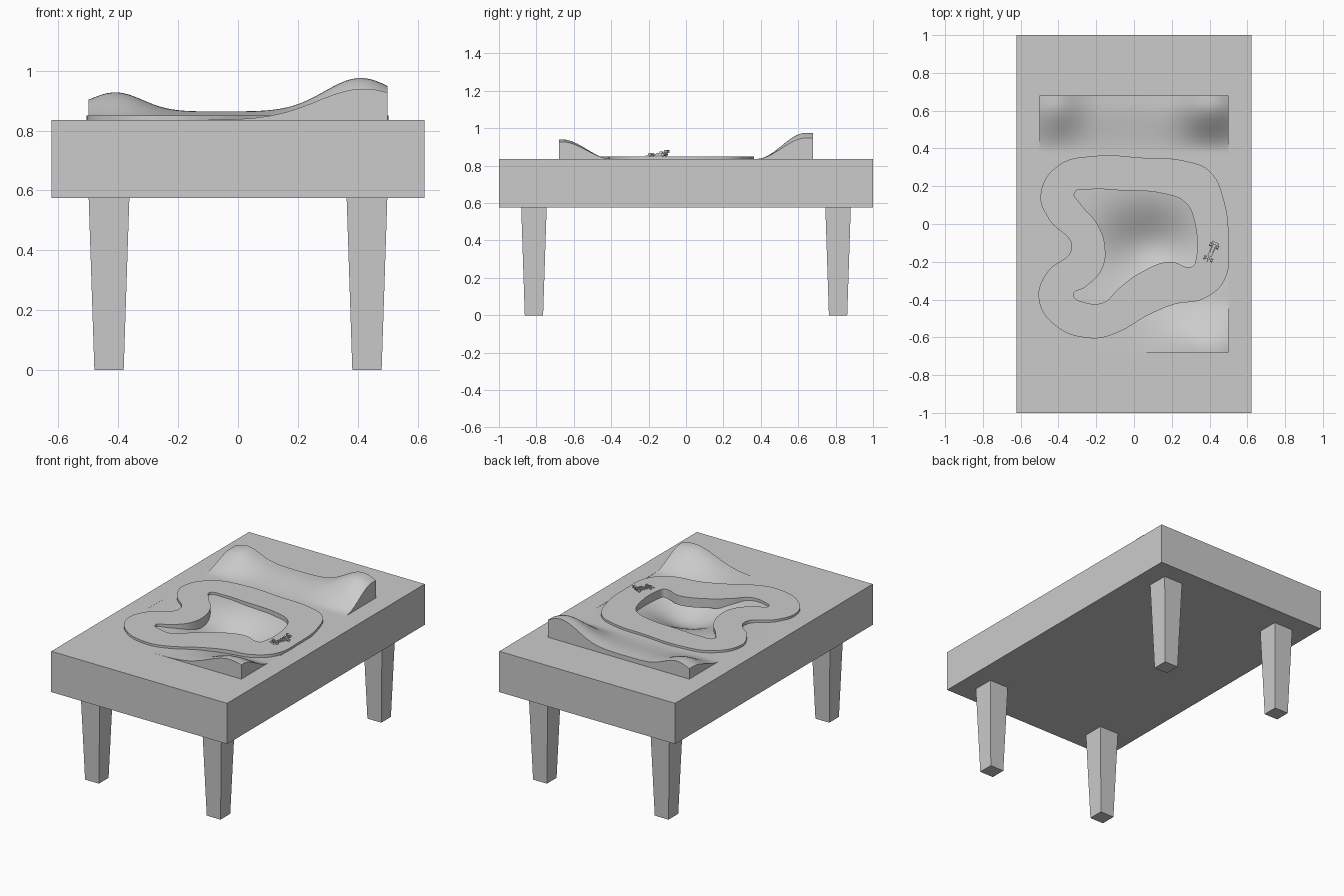
import bpy, bmesh, math
from mathutils import Matrix, Vector

cube = bpy.data.objects.get("Cube")
if cube:
    bpy.data.objects.remove(cube)

grey = bpy.data.materials.new("plain_grey")
grey.use_nodes = True
grey.diffuse_color = (0.6, 0.6, 0.6, 1)
grey.node_tree.nodes["Principled BSDF"].inputs["Base Color"].default_value = (0.6, 0.6, 0.6, 1)

TOP = 0.836            # table surface
HX, HY = 0.5, 0.68     # landscape half sizes


def finish(bm, name, smooth=False):
    bmesh.ops.recalc_face_normals(bm, faces=bm.faces)
    mesh = bpy.data.meshes.new(name)
    bm.to_mesh(mesh)
    bm.free()
    mesh.materials.append(grey)
    obj = bpy.data.objects.new(name, mesh)
    bpy.context.collection.objects.link(obj)
    if smooth:
        bpy.ops.object.select_all(action='DESELECT')
        obj.select_set(True)
        bpy.context.view_layer.objects.active = obj
        bpy.ops.object.shade_smooth_by_angle(angle=math.radians(40))
    return obj


def loft(name, rings, centre=(0, 0)):
    """Skin a stack of rectangles given as (half x, half y, z)."""
    bm = bmesh.new()
    loops = [[bm.verts.new((centre[0] + sx * hx, centre[1] + sy * hy, z))
              for sx, sy in ((-1, -1), (1, -1), (1, 1), (-1, 1))]
             for hx, hy, z in rings]
    for a, b in zip(loops, loops[1:]):
        for i in range(4):
            j = (i + 1) % 4
            bm.faces.new((a[i], a[j], b[j], b[i]))
    bm.faces.new(loops[0][::-1])
    bm.faces.new(loops[-1])
    return finish(bm, name)


# Table box with a recess that holds the landscape
loft("table_top", [(0.623, 1, 0.575), (0.623, 1, TOP), (HX, HY, TOP), (HX, HY, 0.65)])

# Tapered legs
for sx, side in ((-1, "right"), (1, "left")):
    for sy, end in ((-1, "front"), (1, "back")):
        loft(f"{end}_{side}_leg", [(0.049, 0.049, 0), (0.068, 0.068, 0.576)],
             (sx * 0.431, sy * 0.813))


# Landscape: back ridge with two hills, front hill and a central hollow
def bump(v, centre, width):
    return math.exp(-((v - centre) / width) ** 2)


def ramp(v, start, end):
    t = min(max((v - start) / (end - start), 0), 1)
    return t * t * (3 - 2 * t)


def height(x, y):
    ridge = 0.028 + 0.064 * bump(x, -0.41, 0.128) + 0.112 * bump(x, 0.41, 0.17)
    front = 0.104 * bump(x, 0.42, 0.22)
    hollow = 0.12 * bump(x, 0.08, 0.24) * bump(y, -0.13, 0.2)
    return TOP + ridge * ramp(y, 0.38, 0.64) + front * ramp(y, -0.4, -0.66) - hollow


bm = bmesh.new()
bmesh.ops.create_grid(bm, x_segments=50, y_segments=68, size=1)
for v in bm.verts:
    x, y = v.co.x * HX, v.co.y * HY
    v.co = (x, y, height(x, y))
rim = [e for e in bm.edges if e.is_boundary]
skirt = bmesh.ops.extrude_edge_only(bm, edges=rim)["geom"]
for v in skirt:
    if isinstance(v, bmesh.types.BMVert):
        v.co.z = 0.82
finish(bm, "landscape", True)

# Race track: filled ring between two smooth closed outlines
outer = [(-.21, .36), (-.4, .31), (-.495, .155), (-.45, .025), (-.33, -.125), (-.46, -.255),
         (-.505, -.39), (-.42, -.535), (-.225, -.605), (-.1, -.58), (.08, -.48), (.215, -.425),
         (.37, -.395), (.48, -.295), (.5, -.11), (.475, .13), (.4, .28), (.265, .335), (.055, .35)]
inner = [(-.315, .165), (-.235, .183), (-.075, .178), (.16, .16), (.27, .115), (.32, .015),
         (.325, -.2), (.31, -.225), (.19, -.2), (.03, -.26), (-.085, -.345), (-.16, -.415),
         (-.26, -.415), (-.32, -.375), (-.26, -.335), (-.17, -.24), (-.155, -.11), (-.195, 0),
         (-.29, .115)]
curve = bpy.data.curves.new("track", 'CURVE')
curve.dimensions = '2D'
curve.fill_mode = 'BOTH'
curve.extrude = 0.03
curve.resolution_u = 6
for outline in (outer, inner):
    spline = curve.splines.new('BEZIER')
    spline.bezier_points.add(len(outline) - 1)
    for point, (x, y) in zip(spline.bezier_points, outline):
        point.co = (x, y, 0)
        point.handle_left_type = point.handle_right_type = 'AUTO'
    spline.use_cyclic_u = True
curve.materials.append(grey)
track = bpy.data.objects.new("track", curve)
track.location.z = 0.82
bpy.context.collection.objects.link(track)
bpy.ops.object.select_all(action='DESELECT')
track.select_set(True)
bpy.context.view_layer.objects.active = track
bpy.ops.object.convert(target='MESH')

# Small open-wheel car, nose along its own -y
car_place = Matrix.Translation((0.408, -0.152, 0.85)) @ Matrix.Rotation(math.radians(-24), 4, 'Z')


def car_box(name, size, at, nose=1.0):
    bm = bmesh.new()
    bmesh.ops.create_cube(bm, size=1)
    for v in bm.verts:
        if v.co.y < 0:
            v.co.x *= nose
            v.co.z *= nose
        v.co = Vector(at) + v.co * Vector(size)
    bm.transform(car_place)
    finish(bm, name)


car_box("car_floor", (0.024, 0.06, 0.004), (0, 0.01, 0.006))
car_box("car_body", (0.016, 0.05, 0.012), (0, 0.025, 0.012))
car_box("car_nose", (0.014, 0.055, 0.01), (0, -0.027, 0.009), 0.4)
car_box("car_air_intake", (0.008, 0.02, 0.008), (0, 0.022, 0.021))
car_box("car_front_wing", (0.042, 0.01, 0.002), (0, -0.056, 0.005))
car_box("car_rear_wing", (0.034, 0.014, 0.003), (0, 0.054, 0.031))
for s, side in ((-1, "left"), (1, "right")):
    car_box(f"car_{side}_wing_plate", (0.002, 0.016, 0.016), (s * 0.017, 0.054, 0.026))
    for y, end in ((-0.036, "front"), (0.04, "rear")):
        bm = bmesh.new()
        bmesh.ops.create_cone(bm, cap_ends=True, segments=16, radius1=0.009,
                              radius2=0.009, depth=0.01)
        bm.transform(car_place @ Matrix.Translation((s * 0.02, y, 0.009))
                     @ Matrix.Rotation(math.pi / 2, 4, 'Y'))
        finish(bm, f"car_{end}_{side}_wheel", True)
for y, end in ((-0.036, "front"), (0.04, "rear")):
    car_box(f"car_{end}_axle", (0.04, 0.003, 0.003), (0, y, 0.009))
car_box("car_wing_post", (0.004, 0.008, 0.018), (0, 0.052, 0.022))
